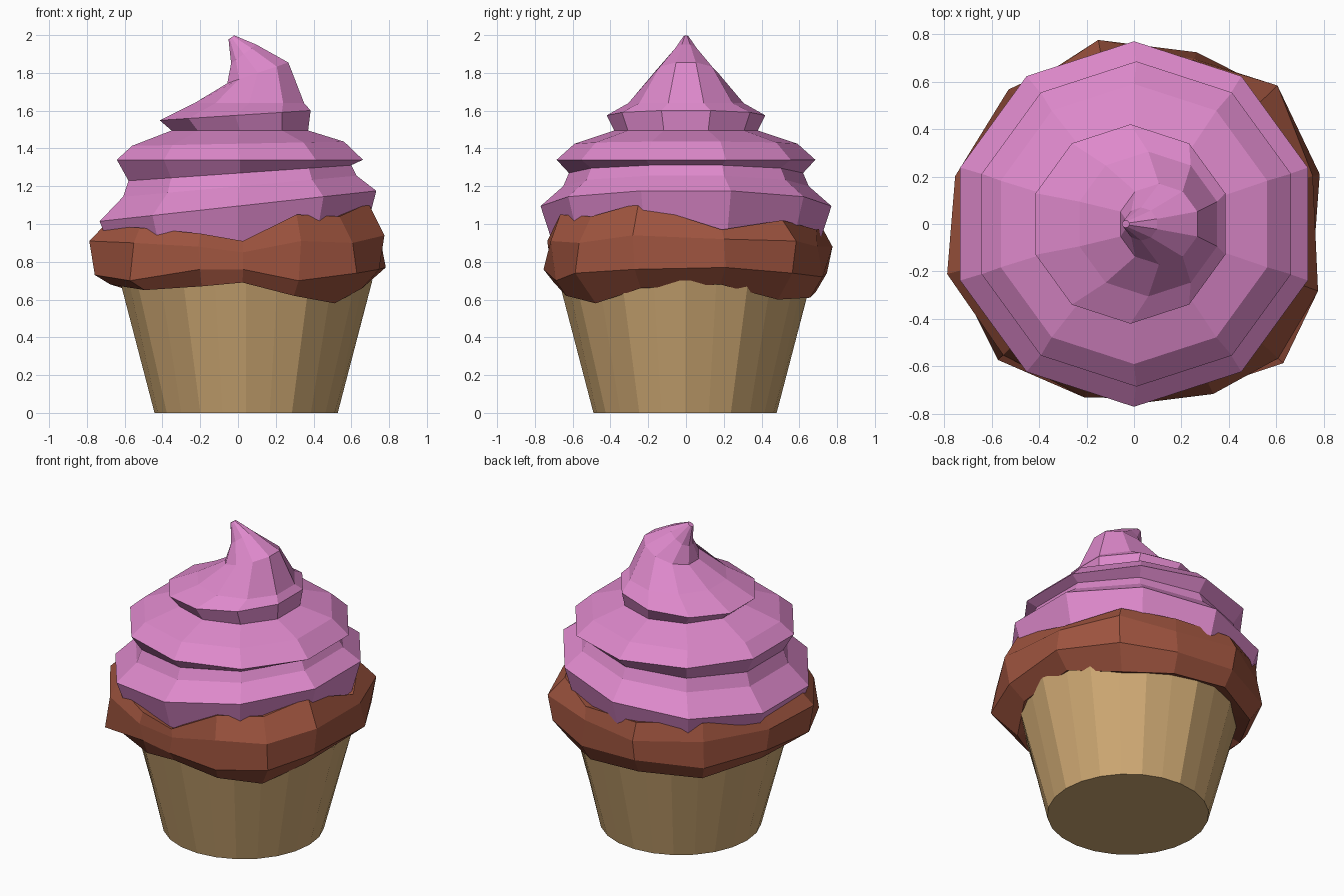
import bpy
from math import sin, cos, radians, pi

if "Cube" in bpy.data.objects:
    bpy.data.objects.remove(bpy.data.objects["Cube"])


def material(name, rgb):
    m = bpy.data.materials.new(name)
    m.diffuse_color = (*rgb, 1)
    m.use_nodes = True
    m.node_tree.nodes["Principled BSDF"].inputs["Base Color"].default_value = m.diffuse_color
    return m


def loft(name, rings, mat, capped=True):
    """Skin equal-length rings; cap the ends, or join last ring to first."""
    n, count = len(rings[0]), len(rings)
    verts = [p for ring in rings for p in ring]
    faces = []
    for k in range(count - 1 if capped else count):
        a, b = k * n, (k + 1) % count * n
        for i in range(n):
            j = (i + 1) % n
            faces.append((a + i, a + j, b + j, b + i))
    if capped:
        faces.append(tuple(reversed(range(n))))
        faces.append(tuple(range((count - 1) * n, count * n)))
    mesh = bpy.data.meshes.new(name)
    mesh.from_pydata(verts, [], faces)
    mesh.materials.append(mat)
    obj = bpy.data.objects.new(name, mesh)
    bpy.context.collection.objects.link(obj)
    return obj


pink = material("pink_icing", (0.73, 0.25, 0.60))
brown = material("chocolate", (0.35, 0.09, 0.05))
tan = material("paper", (0.61, 0.39, 0.17))


# Fluted paper wrapper: round base, slightly pleated rim
def wrapper_ring(r, pleat, z):
    return [(0.043 + (r - pleat * (i % 2)) * cos(i * pi / 12),
             -0.005 + (r - pleat * (i % 2)) * sin(i * pi / 12), z)
            for i in range(24)]


loft("wrapper", [wrapper_ring(0.485, 0, 0), wrapper_ring(0.668, 0.025, 0.70)], tan)

# Lumpy cake overhang: angle, radius, bottom z, lower z, upper z, lip z
lumps = [
    (-20, 0.825, 0.66, 0.76, 0.94, 1.11),
    (-43, 0.86, 0.58, 0.74, 0.90, 1.04),
    (-65, 0.79, 0.62, 0.70, 0.91, 1.05),
    (-88, 0.755, 0.69, 0.76, 0.85, 0.91),
    (-106, 0.76, 0.67, 0.76, 0.88, 0.95),
    (-135, 0.81, 0.65, 0.70, 0.90, 0.98),
    (-165, 0.815, 0.68, 0.73, 0.91, 0.99),
    (165, 0.78, 0.68, 0.75, 0.90, 0.97),
    (133, 0.775, 0.62, 0.72, 0.88, 1.00),
    (101, 0.79, 0.64, 0.74, 0.88, 0.98),
    (70, 0.77, 0.61, 0.72, 0.88, 0.97),
    (44, 0.84, 0.60, 0.74, 0.91, 1.02),
    (15, 0.81, 0.68, 0.77, 0.92, 0.97),
]
lumps.reverse()
lumps = sorted(lumps)


def polar(a, r, z):
    return (r * cos(radians(a)), r * sin(radians(a)), z)


cake_rings = [
    [polar(a, 0.60, b + 0.04) for a, r, b, l, u, t in lumps],
    [polar(a, 0.70, b) for a, r, b, l, u, t in lumps],
    [polar(a, r - (0.0 if i % 2 else 0.03), l) for i, (a, r, b, l, u, t) in enumerate(lumps)],
    [polar(a, r - (0.03 if i % 2 else 0.0), u) for i, (a, r, b, l, u, t) in enumerate(lumps)],
    [polar(a, 0.735, t) for a, r, b, l, u, t in lumps],
    [polar(a, 0.60, t - 0.03) for a, r, b, l, u, t in lumps],
]
loft("cake_overhang", cake_rings, brown, capped=False)

# Icing swirl of tilted ten-sided rings: centre x, radius, z, tilt along x
swirl = [
    (0.00, 0.70, 0.88, 0.06),
    (0.00, 0.77, 1.095, 0.11),
    (0.01, 0.65, 1.20, 0.09),
    (0.01, 0.62, 1.27, 0.07),
    (0.01, 0.685, 1.34, 0.00),
    (0.00, 0.59, 1.425, 0.02),
    (0.01, 0.38, 1.495, 0.00),
    (-0.015, 0.42, 1.575, 0.065),
    (0.06, 0.305, 1.64, 0.00),
    (0.105, 0.17, 1.80, 0.34),
    (0.03, 0.07, 1.90, 0.75),
    (-0.035, 0.016, 1.988, 0.70),
]
icing_rings = []
for cx, r, z, tilt in swirl:
    icing_rings.append([(cx + r * cos(radians(90 + 36 * i)),
                         r * sin(radians(90 + 36 * i)),
                         z + tilt * r * cos(radians(90 + 36 * i)))
                        for i in range(10)])
loft("icing_swirl", icing_rings, pink)
